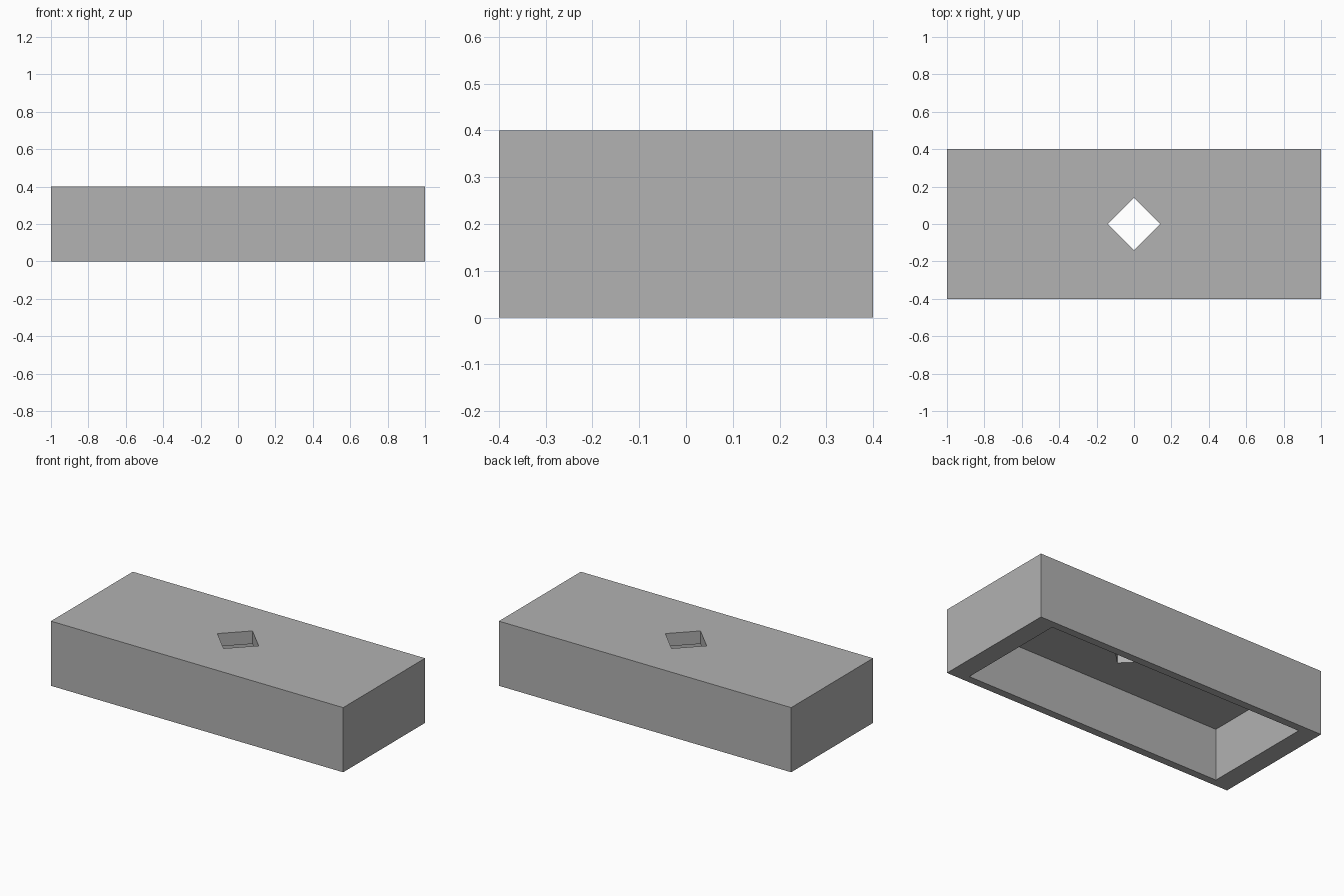
import bpy
import bmesh
from math import radians
from mathutils import Matrix

cube = bpy.data.objects.get("Cube")
if cube:
    bpy.data.objects.remove(cube, do_unlink=True)

LENGTH, DEPTH, HEIGHT = 2.0, 0.8, 0.4
INNER_SCALE = 0.88      # cavity footprint relative to the outside
CEILING = 0.32          # underside of the top panel
HOLE_SIDE = 0.2

grey = bpy.data.materials.new("plain grey")
colour = (0.445, 0.445, 0.445, 1)
grey.use_nodes = True
grey.diffuse_color = colour
grey.node_tree.nodes["Principled BSDF"].inputs["Base Color"].default_value = colour


def box(name, size, bottom, turn=0):
    """Box resting on the given height, turned about the vertical axis."""
    bm = bmesh.new()
    matrix = (Matrix.Translation((0, 0, bottom + size[2] / 2))
              @ Matrix.Rotation(radians(turn), 4, "Z")
              @ Matrix.Diagonal((*size, 1)))
    bmesh.ops.create_cube(bm, size=1, matrix=matrix)
    mesh = bpy.data.meshes.new(name)
    bm.to_mesh(mesh)
    bm.free()
    mesh.materials.append(grey)
    obj = bpy.data.objects.new(name, mesh)
    bpy.context.collection.objects.link(obj)
    return obj


# Outer block
cover = box("hollow_cover", (LENGTH, DEPTH, HEIGHT), 0)

# Open-bottomed cavity and diamond hole through the top panel
cavity = box("cavity_cutter",
             (LENGTH * INNER_SCALE, DEPTH * INNER_SCALE, CEILING + 0.1), -0.1)
hole = box("hole_cutter", (HOLE_SIDE, HOLE_SIDE, HEIGHT), 0.2, turn=45)

bpy.context.view_layer.objects.active = cover
for cutter in (cavity, hole):
    cut = cover.modifiers.new(cutter.name, "BOOLEAN")
    cut.operation = "DIFFERENCE"
    cut.solver = "EXACT"
    cut.object = cutter
    bpy.ops.object.modifier_apply(modifier=cut.name)
    bpy.data.objects.remove(cutter, do_unlink=True)
